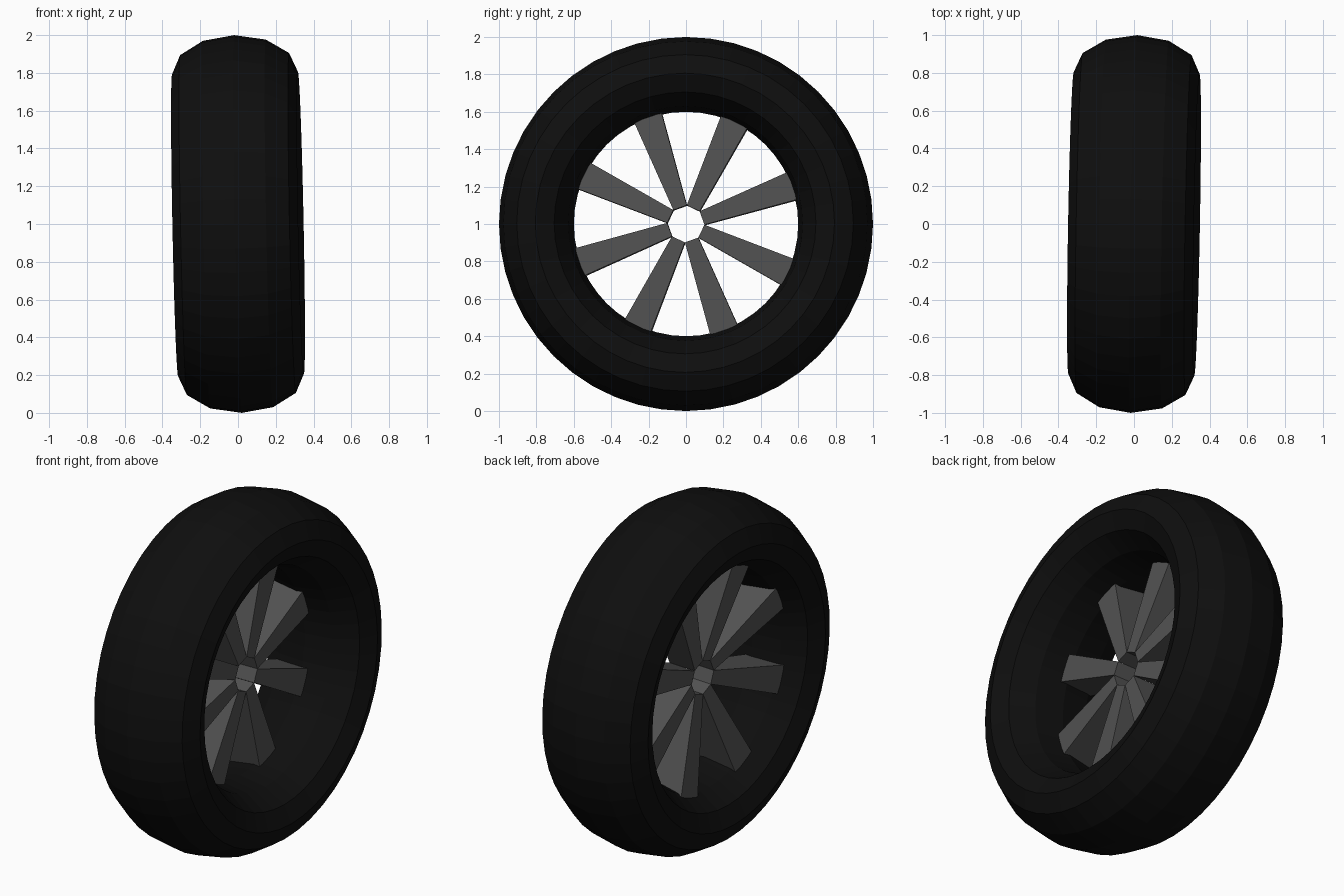
import bpy, bmesh, math
from mathutils import Vector, Matrix

cube = bpy.data.objects.get("Cube")
if cube:
    bpy.data.objects.remove(cube, do_unlink=True)


def material(name, value):
    m = bpy.data.materials.new(name)
    m.use_nodes = True
    colour = (value, value, value, 1)
    m.diffuse_color = colour
    m.node_tree.nodes["Principled BSDF"].inputs["Base Color"].default_value = colour
    return m


rubber = material("black rubber", 0.0045)
metal = material("grey metal", 0.085)

# The axle leans very slightly away from the x axis
axle = Vector((1, -0.018, 0.02))
lean = Vector((1, 0, 0)).rotation_difference(axle).to_matrix().to_4x4()
place = Matrix.Translation((0, 0, 1)) @ lean


def add_object(name, bm, mat):
    bmesh.ops.recalc_face_normals(bm, faces=bm.faces)
    mesh = bpy.data.meshes.new(name)
    bm.to_mesh(mesh)
    bm.free()
    mesh.materials.append(mat)
    ob = bpy.data.objects.new(name, mesh)
    bpy.context.collection.objects.link(ob)
    ob.matrix_world = place
    return ob


# Tyre: a ring with a wide twelve-sided cross-section, spun about the axle
SIDES, STEPS = 12, 48
bm = bmesh.new()
profile = []
for i in range(SIDES):
    t = math.tau * i / SIDES
    profile.append(bm.verts.new((0.333 * math.sin(t), 0.8 + 0.2 * math.cos(t), 0)))
edges = [bm.edges.new((profile[i], profile[(i + 1) % SIDES])) for i in range(SIDES)]
bmesh.ops.spin(bm, geom=profile + edges, cent=(0, 0, 0), axis=(1, 0, 0),
               angle=math.tau, steps=STEPS, use_merge=True)
bmesh.ops.remove_doubles(bm, verts=bm.verts, dist=0.0005)
add_object("tyre", bm, rubber)

# Spokes: tapered bars around an open hub, ends buried in the tyre
# each end: radius, half width, back x, front x
ROOT = (0.092, 0.038, -0.11, 0.055)
TIP = (0.7, 0.085, -0.2, 0.032)
for k in range(8):
    bm = bmesh.new()
    rings = []
    for radius, half, back, front in (ROOT, TIP):
        corners = ((back, -half), (front, -half), (front, half), (back, half))
        rings.append([bm.verts.new((x, radius, w)) for x, w in corners])
    root, tip = rings
    bm.faces.new(root)
    bm.faces.new(tip)
    for i in range(4):
        j = (i + 1) % 4
        bm.faces.new((root[i], root[j], tip[j], tip[i]))
    turn = Matrix.Rotation(math.radians(19.7 + 45 * k), 4, 'X')
    bmesh.ops.transform(bm, matrix=turn, verts=bm.verts)
    add_object(f"spoke_{k + 1}", bm, metal)
